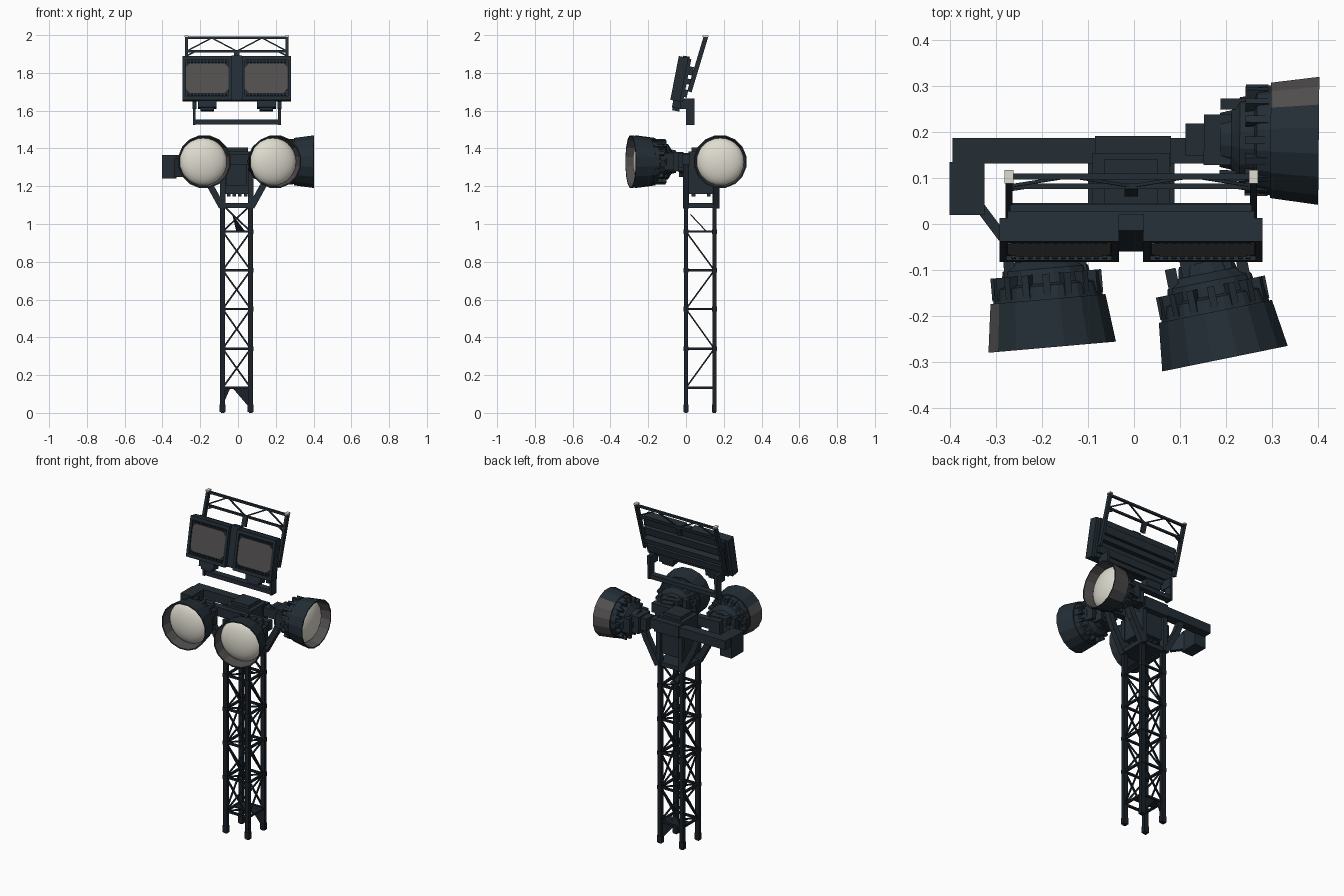
import bpy, bmesh, math
from mathutils import Matrix, Vector

if "Cube" in bpy.data.objects:
    bpy.data.objects.remove(bpy.data.objects["Cube"])

def mat(name, c):
    m = bpy.data.materials.new(name)
    m.diffuse_color = (*c, 1)
    m.use_nodes = True
    m.node_tree.nodes["Principled BSDF"].inputs["Base Color"].default_value = m.diffuse_color
    return m
STEEL = mat("dark_blue_steel", (0.017, 0.027, 0.036))
BLACK = mat("mast_black", (0.010, 0.015, 0.021))
GREY = mat("worn_grey", (0.085, 0.078, 0.078))
GLASS = mat("pale_glass", (0.74, 0.72, 0.63))

class Part:
    """Collects simple solids into one named object."""
    def __init__(self, name, material, M=Matrix()):
        self.name, self.mat, self.M, self.bm = name, material, M, bmesh.new()
    def cube(self, M):
        bmesh.ops.create_cube(self.bm, size=1, matrix=M)
    def box(self, x0, x1, y0, y1, z0, z1):
        self.cube(Matrix.Translation(((x0+x1)/2, (y0+y1)/2, (z0+z1)/2))
                  @ Matrix.Diagonal((x1-x0, y1-y0, z1-z0, 1)))
    def bar(self, a, b, w, h=None):
        a, b = Vector(a), Vector(b)
        d = b - a
        z = d.normalized()
        ref = Vector((0, 1, 0)) if abs(z.y) < 0.9 else Vector((0, 0, 1))
        x = ref.cross(z).normalized()
        R = Matrix((x, z.cross(x), z)).transposed().to_4x4()
        self.cube(Matrix.Translation((a+b)/2) @ R @ Matrix.Diagonal((w, h or w, d.length, 1)))
    def prism(self, pts, off):
        vs = [self.bm.verts.new(p) for p in pts]
        f = self.bm.faces.new(vs)
        r = bmesh.ops.extrude_face_region(self.bm, geom=[f])
        bmesh.ops.translate(self.bm, vec=off, verts=[v for v in r["geom"] if isinstance(v, bmesh.types.BMVert)])
    def done(self):
        bmesh.ops.transform(self.bm, matrix=self.M, verts=self.bm.verts)
        bmesh.ops.recalc_face_normals(self.bm, faces=self.bm.faces)
        me = bpy.data.meshes.new(self.name)
        self.bm.to_mesh(me)
        me.materials.append(self.mat)
        ob = bpy.data.objects.new(self.name, me)
        bpy.context.collection.objects.link(ob)
        return ob

# ---- lattice mast
XL, XR, YF, YB = -0.081, 0.067, 0.0, 0.15
LEV = [0.133, 0.34, 0.55, 0.755, 0.96, 1.10]
legs = Part("mast_legs", BLACK)
for x in (XL, XR):
    for y in (YF, YB):
        legs.box(x-.013, x+.013, y-.011, y+.011, 0.03, 1.2)
        legs.box(x-.016, x+.016, y-.012, y+.012, 0.005, 0.045)
        legs.box(x-.010, x+.010, y-.009, y+.009, 0.0, 0.006)
        for z in LEV[1:5]:
            legs.box(x-.015, x+.015, y-.013, y+.013, z-.012, z+.012)
legs.done()
br = Part("mast_bracing", BLACK)
for i, z in enumerate(LEV):
    for y in (YF, YB):
        br.bar((XL, y, z), (XR, y, z), .012)
    for x in (XL, XR):
        br.bar((x, YF, z), (x, YB, z), .012)
    br.bar((XL, YF, z), (XR, YB, z), .008)
    if i < 4:
        z2 = LEV[i+1]
        for y in (YF, YB):
            br.bar((XL, y, z), (XR, y, z2), .009)
            br.bar((XR, y, z), (XL, y, z2), .009)
        for x in (XL, XR):
            a, b = (YF, YB) if i % 2 == 0 else (YB, YF)
            br.bar((x, a, z), (x, b, z2), .008)
br.bar((XL, YB, .96), (XR, YB, 1.1), .009)
br.bar((XR, YB, .96), (XL, YB, 1.1), .009)
br.done()
gus = Part("mast_gussets", BLACK)
gus.box(XL, XR, 0.07, YB, .128, .136)
gus.prism([(-.03, .14, .133), (.06, .14, .133), (.067, .14, .02)], (0, .008, 0))
gus.prism([(XL, .14, .133), (-.04, .14, .133), (XL, .14, .04)], (0, .008, 0))
gus.prism([(-.03, .02, 1.05), (.035, .10, .965), (-.01, .10, .965)], (0, .008, 0))
gus.done()

# ---- head: central housing, V struts, beams
head = Part("head_housing", STEEL)
head.box(-.09, .078, .012, .155, 1.16, 1.385)
head.box(-.065, .052, .03, .14, 1.385, 1.405)
head.box(-.06, .045, -.005, .012, 1.20, 1.34)
head.box(-.10, .088, -.013, .165, 1.085, 1.11)
for x in (-.05, -.02, .01, .04):
    head.box(x-.009, x+.009, .03, .05, 1.145, 1.16)
    head.box(x-.009, x+.009, .11, .13, 1.145, 1.16)
head.done()
st = Part("head_struts", STEEL)
for y in (YF, YB+.01):
    for s in (-1, 1):
        c = -.007
        st.bar((c+s*.078, y, 1.09), (c+s*.155, y, 1.23), .034, .034)
        st.bar((c+s*.150, y, 1.215), (c+s*.20, y, 1.34), .034, .034)
        st.bar((c+s*.074, y, 1.09), (c+s*.074, y, 1.30), .028, .03)
st.done()
bm_ = Part("lamp_beams", STEEL)
bm_.box(-.395, .20, .132, .187, 1.31, 1.365)       # long rear beam
bm_.box(-.22, .22, -.02, .02, 1.315, 1.37)         # short front beam
bm_.box(-.085, .08, .125, .192, 1.30, 1.372)
bm_.done()
eb = Part("beam_end_bracket", STEEL)
eb.box(-.402, -.325, .02, .135, 1.24, 1.365)
eb.bar((-.345, .05, 1.30), (-.285, -.03, 1.30), .10, .022)
eb.bar((-.29, -.02, 1.30), (-.18, -.05, 1.32), .06, .022)
eb.done()

# ---- round lamps
N = 16
def lamp(name, pos, fwd, worn):
    z = Vector(fwd).normalized()
    y = Vector((0, 0, 1))
    M = Matrix.Translation(pos) @ Matrix((y.cross(z), y, z)).transposed().to_4x4()
    # stepped housing with flared hood, lathed round the lamp axis
    prof = [(0, -.215), (.06, -.215), (.066, -.19), (.095, -.172), (.101, -.14), (.117, -.135),
            (.122, -.105), (.128, -.105), (.142, 0), (.135, 0), (.126, -.07), (0, -.07)]
    p = Part(name + "_hood", STEEL, M)
    rings = []
    for r, d in prof:
        if r == 0:
            rings.append([p.bm.verts.new((0, 0, d))] * N)
        else:
            rings.append([p.bm.verts.new((r*math.cos(2*math.pi*(k+.5)/N), r*math.sin(2*math.pi*(k+.5)/N), d))
                          for k in range(N)])
    for i in range(len(prof)-1):
        for k in range(N):
            q = [rings[i][k], rings[i][(k+1) % N], rings[i+1][(k+1) % N], rings[i+1][k]]
            f = p.bm.faces.new(list(dict.fromkeys(q)))
            if i >= 9 or (i == 7 and (k+1) % N in worn):    # hood inside and worn outer panels
                f.material_index = 1
    p.done().data.materials.append(GREY)
    # cooling ribs and rear mount
    rib = Part(name + "_mount", STEEL, M)
    for k in range(N):
        rib.cube(Matrix.Rotation(2*math.pi*k/N, 4, 'Z') @ Matrix.Translation((.108, 0, -.135))
                 @ Matrix.Diagonal((.026, .016, .05, 1)))
    rib.box(-.055, .055, -.05, .05, -.25, -.19)
    rib.box(-.035, .035, -.03, .045, -.29, -.24)
    for s in (-1, 1):
        rib.box(s*.078-.012, s*.078+.012, -.045, .045, -.215, -.16)
    rib.done()
    # domed lens
    g = Part(name + "_lens", GLASS, M)
    bmesh.ops.create_uvsphere(g.bm, u_segments=28, v_segments=14, radius=1)
    bmesh.ops.bisect_plane(g.bm, geom=g.bm.verts[:]+g.bm.edges[:]+g.bm.faces[:], dist=1e-5,
                           plane_co=(0, 0, 0), plane_no=(0, 0, 1), clear_inner=True)
    bmesh.ops.transform(g.bm, matrix=Matrix.Translation((0, 0, -.072)) @ Matrix.Diagonal((.126, .126, .055, 1)),
                        verts=g.bm.verts)
    o = g.done()
    for f in o.data.polygons:
        f.use_smooth = True

def yaw(deg):
    return (math.sin(math.radians(deg)), -math.cos(math.radians(deg)), 0)
lamp("left_lamp", (-.178, -.268, 1.33), yaw(5), {7, 8, 9, 10})
lamp("right_lamp", (.198, -.293, 1.33), yaw(11.5), set())
lamp("side_lamp", (.402, .181, 1.33), (1, -.01, 0), {0, 1, 2, 14, 15})

# ---- twin flood panels, tilted back
T = Matrix.Translation((0, -.033, 1.768)) @ Matrix.Rotation(math.radians(-11), 4, 'X')
pan = Part("flood_panels", STEEL, T)
scr = Part("flood_screens", GREY, T)
for cx in (-.163, .150):
    w, h = .130, .118
    pan.box(cx-w, cx+w, -.018, .024, -h, h)
    for s in (-1, 1):                              # raised rim
        pan.box(cx-w, cx+w, -.028, -.018, s*.108-.010, s*.108+.010)
        pan.box(cx+s*.122-.008, cx+s*.122+.008, -.028, -.018, -h, h)
    a, b, c = .112, .080, .022                     # octagonal screen
    scr.prism([(cx+x, -.018, z) for x, z in ((-a+c, -b), (a-c, -b), (a, -b+c), (a, b-c),
               (a-c, b), (-a+c, b), (-a, b-c), (-a, -b+c))], (0, -.005, 0))
    for k in range(12):                            # clips round the screen
        x = cx - .099 + k*.018
        for s in (-1, 1):
            pan.box(x-.005, x+.005, -.026, -.018, s*.089-.006, s*.089+.006)
    pan.box(cx-.05, cx+.05, -.012, .035, -.155, -.115)
    pan.box(cx-.035, cx+.035, -.008, .03, -.17, -.15)
pan.box(-.034, .022, -.005, .03, -.115, .125)
pan.done()
scr.done()
back = Part("panel_back_slabs", STEEL, T)
back.box(-.275, .262, .024, .040, -.115, .115)
back.box(-.27, .257, .040, .062, .03, .075)
back.box(-.27, .257, .040, .078, -.02, .01)
back.box(-.27, .257, .040, .055, -.09, -.05)
back.done()

# ---- upper truss frame
fr = Part("top_frame", STEEL)
def on(x, z):
    return (x, .105 - (1.99-z)*.30, z)
XA, XB = -.272, .260
for x in (XA, XB):
    fr.bar(on(x, 1.70), on(x, 1.993), .016, .024)
for z, w in ((1.985, .013), (1.915, .012)):
    fr.bar(on(XA, z), on(XB, z), w)
n = 4
for k in range(n):
    x0, x1 = XA+(XB-XA)*k/n, XA+(XB-XA)*(k+1)/n
    za, zb = (1.915, 1.985) if k % 2 == 0 else (1.985, 1.915)
    fr.bar(on(x0, za), on(x1, zb), .007)
for s, x in ((1, XA), (-1, XB)):
    fr.bar(on(x, 1.89), on(x+s*.05, 1.915), .008)
fr.bar(on(-.006, 1.86), on(-.006, 1.915), .03, .012)
fr.done()
cap = Part("frame_end_caps", GLASS)
for x in (XA, XB):
    cap.box(x-.010, x+.010, .088, .118, 1.991, 1.999)
cap.done()

# ---- U bracket below the panels
ub = Part("panel_yoke", STEEL)
ub.box(-.237, .226, .005, .043, 1.527, 1.553)
for x in (-.231, .220):
    ub.box(x-.007, x+.007, 0, .045, 1.525, 1.66)
    ub.box(x-.010, x+.010, -.03, .045, 1.61, 1.665)
ub.done()
